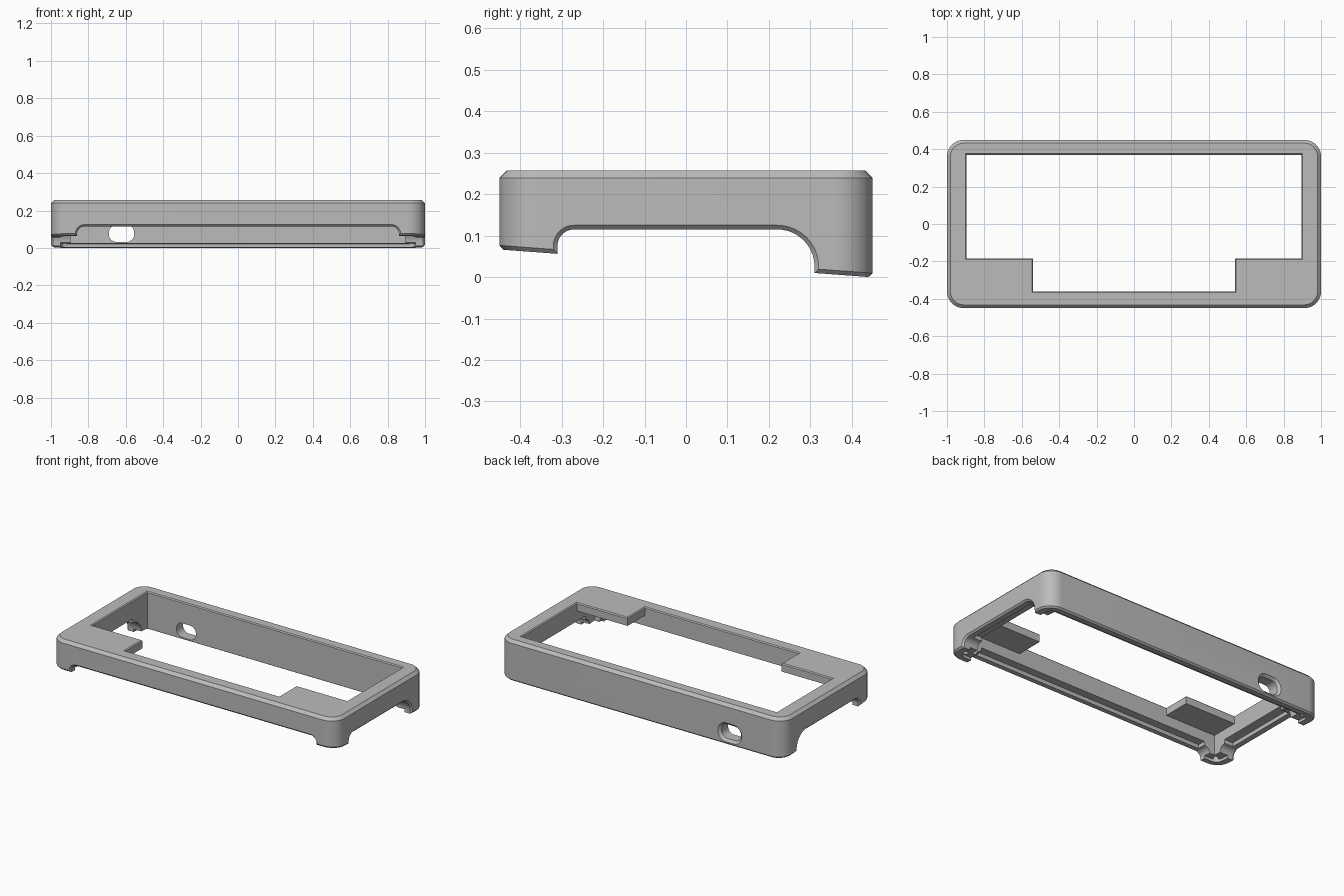
import bpy, bmesh, math

if "Cube" in bpy.data.objects:
    bpy.data.objects.remove(bpy.data.objects["Cube"], do_unlink=True)

TOP = 0.257


def floor(y):
    """Height of the tilted underside."""
    return 0.033 - 0.0745 * y


def rounded(x0, x1, y0, y1, radii, n=10):
    """Rounded rectangle; radii run lower left, lower right, upper right, upper left."""
    corners = [(x0, y0, 1, 1), (x1, y0, -1, 1), (x1, y1, -1, -1), (x0, y1, 1, -1)]
    pts = []
    for i, ((x, y, sx, sy), r) in enumerate(zip(corners, radii)):
        if r == 0:
            pts.append((x, y))
            continue
        for k in range(n + 1):
            a = math.pi * (1 + i / 2 + k / n / 2)
            pts.append((x + sx * r + r * math.cos(a), y + sy * r + r * math.sin(a)))
    return pts


def loft(name, rings):
    """Closed solid through rings that share a point count."""
    bm = bmesh.new()
    loops = [[bm.verts.new(p) for p in ring] for ring in rings]
    count = len(loops[0])
    for a, b in zip(loops, loops[1:]):
        for i in range(count):
            j = (i + 1) % count
            bm.faces.new((a[i], a[j], b[j], b[i]))
    bm.faces.new(loops[0][::-1])
    bm.faces.new(loops[-1])
    bmesh.ops.remove_doubles(bm, verts=bm.verts, dist=1e-5)
    bmesh.ops.recalc_face_normals(bm, faces=bm.faces)
    mesh = bpy.data.meshes.new(name)
    bm.to_mesh(mesh)
    bm.free()
    obj = bpy.data.objects.new(name, mesh)
    bpy.context.collection.objects.link(obj)
    return obj


def box(name, x0, x1, y0, y1, z1):
    pts = rounded(x0, x1, y0, y1, (0, 0, 0, 0))
    return loft(name, [[(x, y, z) for x, y in pts] for z in (-0.2, z1)])


# Outer shell with chamfered top and bottom edges
def outline(inset, height):
    r = 0.09 - inset
    pts = rounded(inset - 1, 1 - inset, inset - 0.45, 0.45 - inset, (r, r, r, r))
    return [(x, y, height(y)) for x, y in pts]


case = loft("case_frame", [
    outline(0.01, floor),
    outline(0, lambda y: floor(y) + 0.01),
    outline(0, lambda y: TOP - 0.018),
    outline(0.018, lambda y: TOP)])

cutters = []

# Main opening, narrower at the front
half = [(0.895, 0.37), (0.895, -0.185), (0.54, -0.185), (0.54, -0.36)]
opening = half + [(-x, y) for x, y in reversed(half)]


def grown(g, z):
    return [(x + math.copysign(g, x), y + math.copysign(g, y), z) for x, y in opening]


cutters.append(loft("opening_cutter", [
    grown(0, -0.2), grown(0, TOP - 0.006), grown(0.02, TOP + 0.014)]))

# Hollow below the two front corner plates
cutters.append(box("left_pocket_cutter", 0.5, 0.895, -0.36, -0.17, 0.205))
cutters.append(box("right_pocket_cutter", -0.895, -0.5, -0.36, -0.17, 0.205))

# Tilted recess for a base plate
seat = rounded(-0.95, 0.95, -0.405, 0.405, (0.045,) * 4)
cutters.append(loft("base_recess_cutter", [
    [(x, y, -0.2) for x, y in seat],
    [(x, y, floor(y) + 0.018) for x, y in seat]]))

# Front arch, flared at the outer face
rings = []
for y, g in ((-0.47, 0.03), (-0.44, 0), (-0.2, 0)):
    pts = rounded(-0.86 - g, 0.86 + g, -0.2, 0.115 + g, (0, 0, 0.04 + g, 0.04 + g))
    rings.append([(x, y, z) for x, z in pts])
cutters.append(loft("front_arch_cutter", rings))

# Side arches, with a larger curve at the back
for side, label in ((1, "left"), (-1, "right")):
    rings = []
    for x, g in ((1.02, 0.03), (0.99, 0), (0.8, 0)):
        pts = rounded(-0.31 - g, 0.31 + g, -0.2, 0.115 + g, (0, 0, 0.09 + g, 0.04 + g))
        rings.append([(side * x, y, z) for y, z in pts])
    cutters.append(loft(label + "_arch_cutter", rings))

# Stepped lip behind the arches
cutters.append(box("front_lip_cutter", -0.82, 0.82, -0.41, -0.1, 0.14))
cutters.append(box("side_lip_cutter", -0.955, 0.955, -0.27, 0.22, 0.14))

# Cable hole through the back wall
rings = []
for y, g in ((0.3, 0), (0.435, 0), (0.465, 0.03)):
    pts = rounded(-0.69 - g, -0.555 + g, 0.032 - g, 0.122 + g, (0.04 + g,) * 4)
    rings.append([(x, y, z) for x, z in pts])
cutters.append(loft("cable_hole_cutter", rings))

# Screw holes in the four feet
for sx in (1, -1):
    for sy in (1, -1):
        cx, cy, r = sx * 0.923, sy * 0.383, 0.017
        pts = rounded(cx - r, cx + r, cy - r, cy + r, (r,) * 4, 5)
        cutters.append(loft("screw_hole_cutter",
                            [[(x, y, z) for x, y in pts] for z in (-0.2, 0.15)]))

# Apply the cuts
for cutter in cutters:
    cutter.hide_render = True
    mod = case.modifiers.new(cutter.name, "BOOLEAN")
    mod.operation = "DIFFERENCE"
    mod.solver = "EXACT"
    mod.object = cutter
bpy.context.view_layer.update()
graph = bpy.context.evaluated_depsgraph_get()
result = bpy.data.meshes.new_from_object(case.evaluated_get(graph))
case.modifiers.clear()
case.data = result
for cutter in cutters:
    bpy.data.objects.remove(cutter, do_unlink=True)

# Plain grey finish
grey = bpy.data.materials.new("mid_grey")
grey.use_nodes = True
colour = (0.5, 0.5, 0.5, 1)
grey.diffuse_color = colour
grey.node_tree.nodes["Principled BSDF"].inputs["Base Color"].default_value = colour
case.data.materials.clear()
case.data.materials.append(grey)

bpy.ops.object.select_all(action="DESELECT")
case.select_set(True)
bpy.context.view_layer.objects.active = case
bpy.ops.object.shade_smooth_by_angle(angle=math.radians(25))
